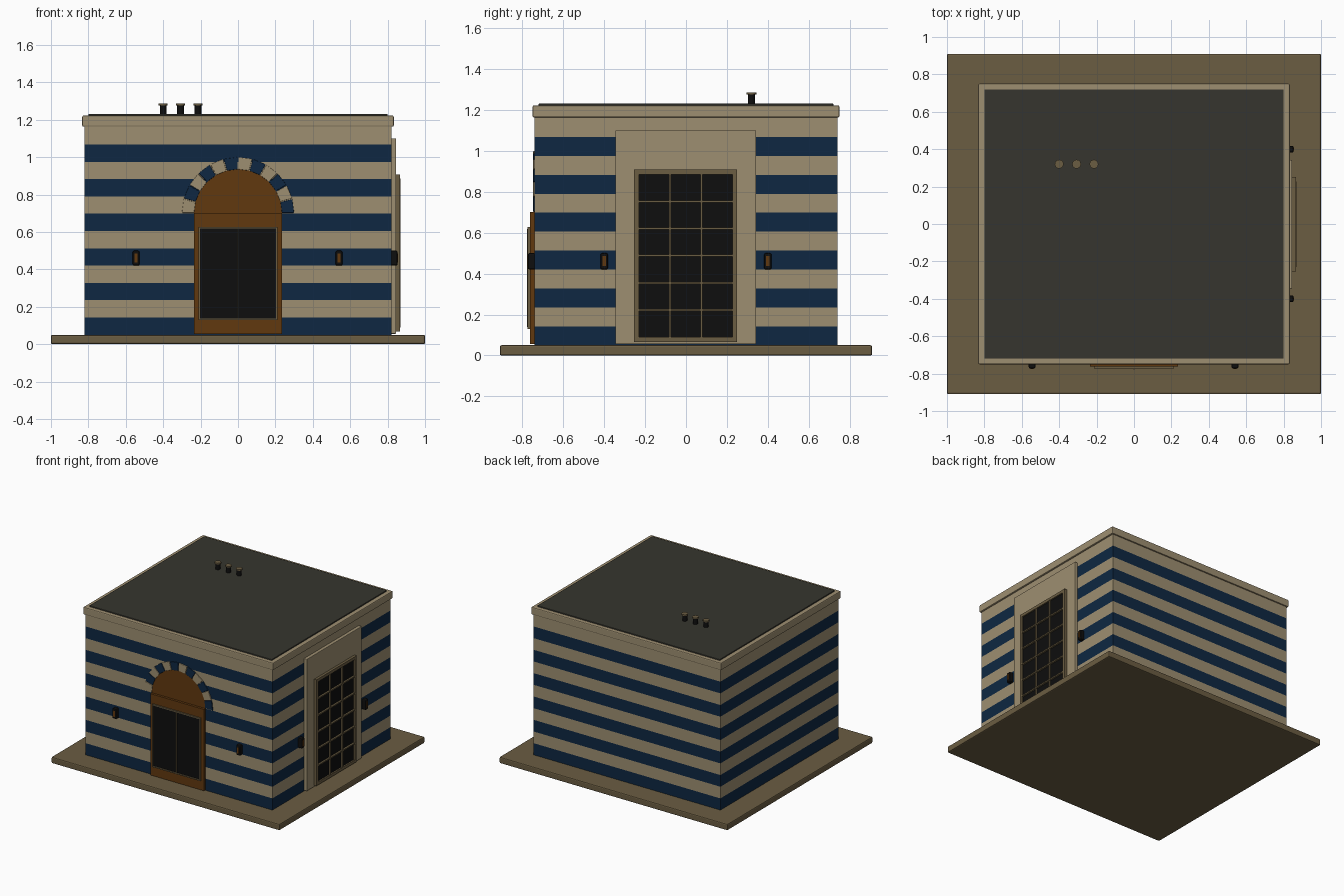
import bpy, bmesh, math

if "Cube" in bpy.data.objects:
    bpy.data.objects.remove(bpy.data.objects["Cube"])

WX, WY = 0.82, 0.74      # wall half sizes
BASE_TOP = 0.05


def material(name, rgb):
    def lin(c):
        c /= 255
        return c / 12.92 if c <= 0.04045 else ((c + 0.055) / 1.055) ** 2.4
    m = bpy.data.materials.new(name)
    m.diffuse_color = (*[lin(c) for c in rgb], 1)
    m.use_nodes = True
    m.node_tree.nodes["Principled BSDF"].inputs["Base Color"].default_value = m.diffuse_color
    return m


TAN = material("sandstone", (158, 143, 113))
BLUE = material("navy", (14, 39, 66))
WOOD = material("wood", (97, 56, 15))
EARTH = material("dark_stone", (107, 93, 66))
ROOF = material("roof_grey", (54, 53, 46))
BLACK = material("black", (14, 14, 14))


def finish(name, bm, mats, bevel=0.0):
    bmesh.ops.recalc_face_normals(bm, faces=bm.faces)
    me = bpy.data.meshes.new(name)
    bm.to_mesh(me)
    bm.free()
    ob = bpy.data.objects.new(name, me)
    bpy.context.collection.objects.link(ob)
    for m in mats:
        me.materials.append(m)
    if bevel:
        b = ob.modifiers.new("bevel", "BEVEL")
        b.width, b.segments = bevel, 2
    return ob


def box(name, x, y, z, mat, bevel=0.0):
    bm = bmesh.new()
    bmesh.ops.create_cube(bm, size=1)
    for v in bm.verts:
        for i, (a, b) in enumerate((x, y, z)):
            v.co[i] = (a + b) / 2 + v.co[i] * (b - a)
    return finish(name, bm, [mat], bevel)


def wall_box(name, side, u, d, z, mat, bevel=0.0):
    """Box on a wall: u runs along the wall, d is the depth out of it."""
    if side == "front":
        return box(name, u, (-WY - d[1], -WY - d[0]), z, mat, bevel)
    return box(name, (WX + d[0], WX + d[1]), u, z, mat, bevel)


def front_plate(name, pts, depth, mat, bevel=0.0):
    """Outline in x, z extruded out of the front wall."""
    bm = bmesh.new()
    f = bm.faces.new([bm.verts.new((x, -WY + 0.005, z)) for x, z in pts])
    r = bmesh.ops.extrude_face_region(bm, geom=[f])
    for v in r["geom"]:
        if isinstance(v, bmesh.types.BMVert):
            v.co.y = -WY - depth
    return finish(name, bm, [mat], bevel)


def grid_frame(name, side, u, z, d, rim, bar, cols, rows, rim_mat, bar_mat):
    """Rim around an opening plus evenly spaced bars inside it."""
    for i, e in enumerate(((u[0] - rim, u[0]), (u[1], u[1] + rim))):
        wall_box(f"{name}_jamb_{i}", side, e, d, (z[0] - rim, z[1] + rim), rim_mat)
    for i, e in enumerate(((z[0] - rim, z[0]), (z[1], z[1] + rim))):
        wall_box(f"{name}_rail_{i}", side, u, d, e, rim_mat)
    bd = (d[0], d[1] + 0.003)
    for i in range(1, cols):
        c = u[0] + (u[1] - u[0]) * i / cols
        wall_box(f"{name}_upright_{i}", side, (c - bar, c + bar), bd, z, bar_mat)
    for i in range(1, rows):
        c = z[0] + (z[1] - z[0]) * i / rows
        wall_box(f"{name}_crossbar_{i}", side, u, bd, (c - bar, c + bar), bar_mat)


# Ground slab
box("base_slab", (-1, 1), (-0.91, 0.91), (0, BASE_TOP), EARTH, 0.008)

# Striped walls: stacked rings with alternating colours
bm = bmesh.new()
rings = []
for i in range(13):
    z = BASE_TOP + 0.0925 * i + (0.01 if i == 12 else 0)
    rings.append([bm.verts.new((sx * WX, sy * WY, z))
                  for sx, sy in ((-1, -1), (1, -1), (1, 1), (-1, 1))])
for i in range(12):
    for k in range(4):
        n = (k + 1) % 4
        f = bm.faces.new((rings[i][k], rings[i][n], rings[i + 1][n], rings[i + 1][k]))
        f.material_index = 1 - i % 2
bm.faces.new(rings[-1]).material_index = 1
bm.faces.new(rings[0][::-1])
finish("striped_walls", bm, [TAN, BLUE])

# Cornice and roof
box("cornice", (-0.833, 0.833), (-0.75, 0.75), (1.163, 1.222), TAN, 0.007)
box("roof_panel", (-0.80, 0.80), (-0.72, 0.72), (1.20, 1.231), ROOF, 0.004)


# Roof vents
def cylinder(name, x, y, z, r, mat):
    bm = bmesh.new()
    bmesh.ops.create_cone(bm, cap_ends=True, segments=12, radius1=r, radius2=r,
                          depth=z[1] - z[0])
    bmesh.ops.translate(bm, verts=bm.verts, vec=(x, y, (z[0] + z[1]) / 2))
    ob = finish(name, bm, [mat])
    for p in ob.data.polygons:
        p.use_smooth = abs(p.normal.z) < 0.5
    return ob


for i, x in enumerate((-0.40, -0.307, -0.214)):
    cylinder(f"vent_pipe_{i}", x, 0.32, (1.22, 1.277), 0.018, BLACK)
    cylinder(f"vent_cap_{i}", x, 0.32, (1.276, 1.286), 0.024, EARTH)

# Arched front door
SPRING, R = 0.70, 0.235
wall_box("door_panel", "front", (-R, R), (-0.005, 0.023), (0.055, SPRING), WOOD)
arc = [(R * math.cos(math.pi * i / 24), SPRING + R * math.sin(math.pi * i / 24))
       for i in range(25)]
front_plate("door_arch", arc, 0.004, WOOD)
wall_box("door_glass", "front", (-0.205, 0.205), (0.02, 0.027), (0.135, 0.62), BLACK)
grid_frame("door_frame", "front", (-0.203, 0.203), (0.138, 0.618), (0.02, 0.034),
           0.009, 0.004, 2, 1, EARTH, EARTH)

# Arch stones in alternating colours
for i in range(12):
    a0, a1 = (math.radians(15 * (i + k)) for k in (0.03, 0.97))
    pts = [(r * math.cos(a), SPRING + r * math.sin(a))
           for r, a in ((R, a0), (0.30, a0), (0.30, a1), (R, a1))]
    front_plate(f"arch_stone_{i}", pts, 0.007, TAN if i % 2 else BLUE, 0.003)

# Side entrance surround with gridded window
wall_box("side_surround", "right", (-0.345, 0.343), (-0.005, 0.025), (0.055, 1.10), TAN, 0.004)
wall_box("side_glass", "right", (-0.235, 0.235), (0.02, 0.034), (0.085, 0.89), BLACK)
grid_frame("side_window", "right", (-0.23, 0.227), (0.09, 0.885), (0.02, 0.045),
           0.023, 0.005, 3, 6, EARTH, EARTH)

# Wall lamps
for side, places in (("front", (-0.545, 0.54)), ("right", (-0.40, 0.40))):
    for i, u in enumerate(places):
        n = f"{side}_lamp_{i}"
        wall_box(n, side, (u - 0.018, u + 0.018), (-0.005, 0.033), (0.42, 0.50), BLACK, 0.008)
        wall_box(n + "_glow", side, (u - 0.008, u + 0.008), (0.03, 0.035),
                 (0.437, 0.485), WOOD)
